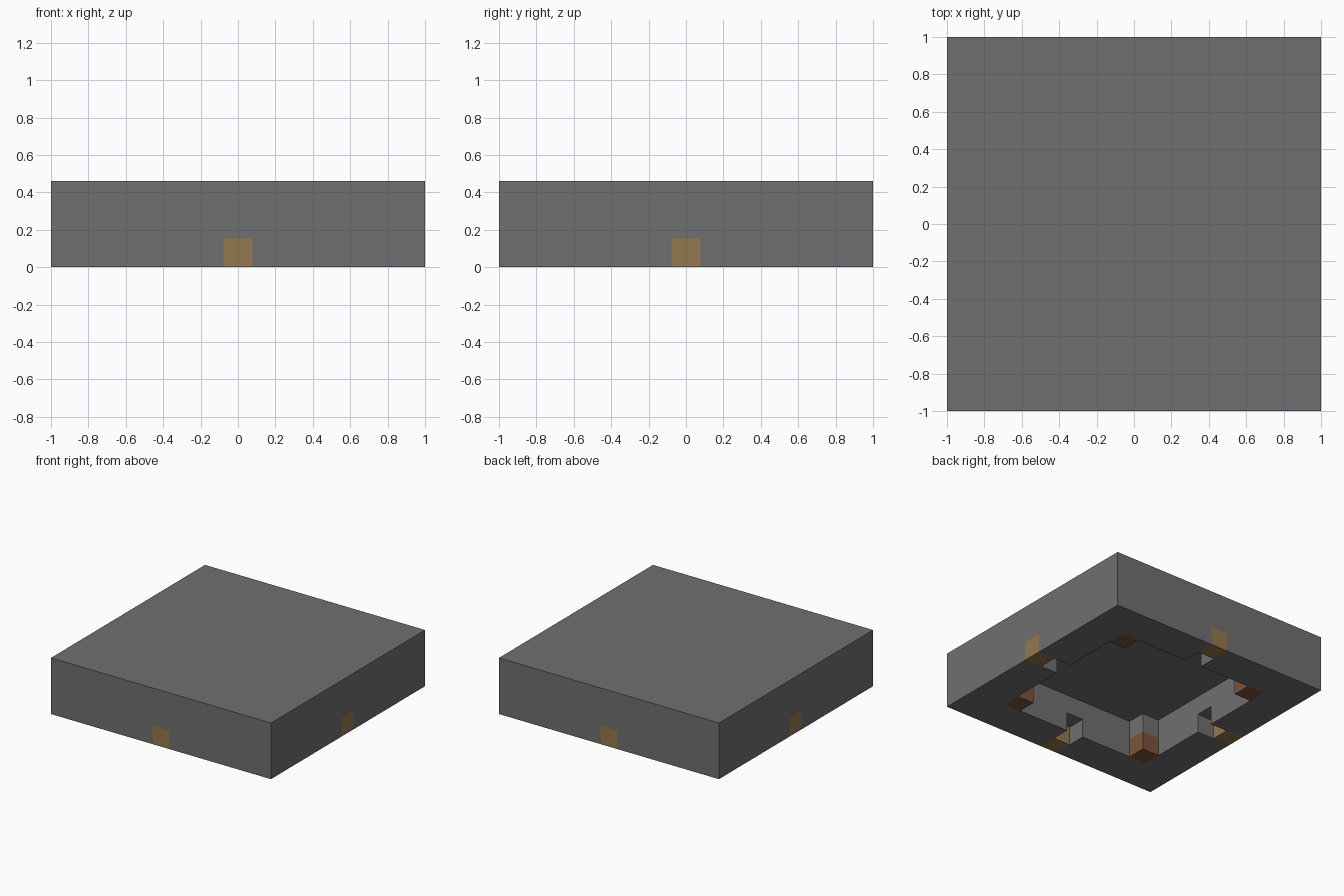
import bpy
from mathutils import Matrix, Vector
from math import pi

U = 1 / 13  # design module: the slab is 26 x 26 x 6 modules

cube = bpy.data.objects.get("Cube")
if cube:
    bpy.data.objects.remove(cube, do_unlink=True)


def material(name, color):
    mat = bpy.data.materials.new(name)
    mat.use_nodes = True
    mat.diffuse_color = (*color, 1)
    mat.node_tree.nodes["Principled BSDF"].inputs["Base Color"].default_value = (*color, 1)
    return mat


def box(name, size, center, mat=None):
    """Box measured in modules, with its transform baked into the mesh."""
    bpy.ops.mesh.primitive_cube_add(size=1)
    obj = bpy.context.object
    obj.name = obj.data.name = name
    scale = Matrix.Diagonal((*(Vector(size) * U), 1))
    obj.data.transform(Matrix.Translation(Vector(center) * U) @ scale)
    if mat:
        obj.data.materials.append(mat)
    return obj


def cut(target, size, height):
    """Carve a centred pocket upward from the underside."""
    cutter = box("cutter", (*size, height + 1), (0, 0, (height - 1) / 2))
    cutter.hide_render = True
    mod = target.modifiers.new("pocket", 'BOOLEAN')
    mod.operation = 'DIFFERENCE'
    mod.solver = 'EXACT'
    mod.object = cutter
    bpy.context.view_layer.objects.active = target
    bpy.ops.object.modifier_apply(modifier=mod.name)
    bpy.data.objects.remove(cutter, do_unlink=True)


grey = material("dark grey", (0.162, 0.162, 0.162))
tan = material("tan", (0.30, 0.19, 0.075))
brown = material("copper brown", (0.20, 0.092, 0.040))

# Slab with a hollow underside that leaves four corner pillars
slab = box("slab", (26, 26, 6), (0, 0, 3), grey)
cut(slab, (18, 14), 4)
cut(slab, (14, 18), 4)
# Room for the pillar feet, then channels running out to each side
cut(slab, (18, 18), 2)
cut(slab, (28, 2), 2)
cut(slab, (2, 28), 2)

# A plug at the end of each channel and a foot under each pillar
for i, side in enumerate(("front", "left", "back", "right")):
    turn = Matrix.Rotation(i * pi / 2, 4, 'Z')
    plug = box(side + "_plug", (2, 2, 2), (0, -12, 1), tan)
    foot = box(side + "_corner_foot", (2, 2, 2), (8, -8, 1), brown)
    for part in (plug, foot):
        part.data.transform(turn)
